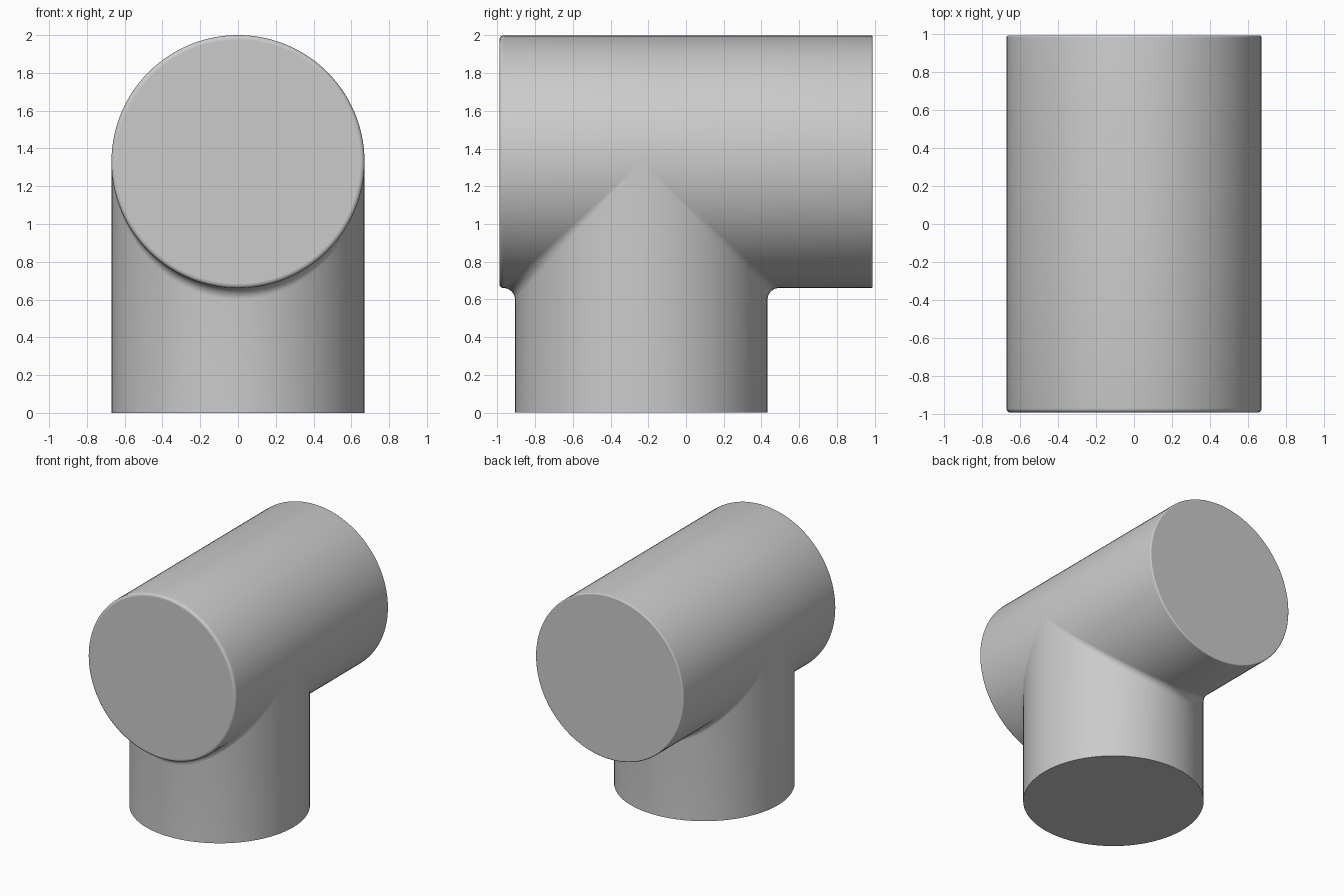
import bpy, bmesh, math
from mathutils import Vector

if "Cube" in bpy.data.objects:
    bpy.data.objects.remove(bpy.data.objects["Cube"])

R = 0.67             # radius of both tubes
AXIS_Z = 1.33        # height of the horizontal tube axis
STEM_Y = -0.2375     # position of the vertical stem
HALF = 0.99          # half length of the horizontal tube
BLEND = 0.06         # rounding where the stem meets the tube
RIM = {-1: 0.022, 1: 0.01}   # rounding of front and back rims
QUARTER = 28         # segments per quarter turn
ARC = 8              # segments across the blend

grey = bpy.data.materials.new("light_grey")
grey.use_nodes = True
colour = (0.6, 0.6, 0.6, 1.0)
grey.diffuse_color = colour
grey.node_tree.nodes["Principled BSDF"].inputs["Base Color"].default_value = colour


def rim(side, t):
    """Rounded end of the horizontal tube at angle t, cap edge first."""
    f = RIM[side]
    pts = []
    for k in range(6):
        a = math.pi / 2 * k / 5
        rad = R - f + f * math.sin(a)
        pts.append(Vector((rad * math.sin(t), side * (HALF - f + f * math.cos(a)),
                           AXIS_Z - rad * math.cos(t))))
    return pts


def lower_profile(side, t):
    """Rim, along the tube, round the blend and down the stem to the base."""
    s, c = math.sin(t), max(0.0, math.cos(t))
    centre = Vector(((R + BLEND) * s, STEM_Y + side * (R + BLEND) * c,
                     AXIS_Z - (R + BLEND) * c))
    to_tube = Vector((-s, 0, c))
    to_stem = Vector((-s, -side * c, 0))
    # contact curve between the rolling rounding and both tubes
    blend = [centre + BLEND * to_tube.lerp(to_stem, k / ARC).normalized()
             for k in range(ARC + 1)]
    base = Vector((R * s, STEM_Y + side * R * c, 0))
    return rim(side, t) + blend + [base]


def upper_profile(t):
    """Straight run from front rim to back rim."""
    mid = Vector((R * math.sin(t), STEM_Y, AXIS_Z - R * math.cos(t)))
    return rim(-1, t) + [mid] + rim(1, t)[::-1]


def skin(bm, profiles):
    """Join neighbouring profiles with smooth quads."""
    rows = [[bm.verts.new(p) for p in prof] for prof in profiles]
    for a, b in zip(rows, rows[1:]):
        for i in range(len(a) - 1):
            bm.faces.new((a[i], a[i + 1], b[i + 1], b[i])).smooth = True


lower = [math.pi / 2 * i / QUARTER for i in range(-QUARTER, QUARTER + 1)]
upper = [t + math.pi for t in lower]

bm = bmesh.new()
skin(bm, [lower_profile(-1, t) for t in lower])
skin(bm, [lower_profile(1, t) for t in lower])
skin(bm, [upper_profile(t) for t in upper])
bmesh.ops.remove_doubles(bm, verts=bm.verts[:], dist=1e-5)

# flat discs closing the two tube ends and the stem base
open_edges = [e for e in bm.edges if e.is_boundary]
for face in bmesh.ops.holes_fill(bm, edges=open_edges, sides=0)["faces"]:
    face.smooth = False
bmesh.ops.recalc_face_normals(bm, faces=bm.faces[:])

mesh = bpy.data.meshes.new("tee_fitting")
bm.to_mesh(mesh)
bm.free()
mesh.materials.append(grey)
fitting = bpy.data.objects.new("tee_fitting", mesh)
bpy.context.collection.objects.link(fitting)
